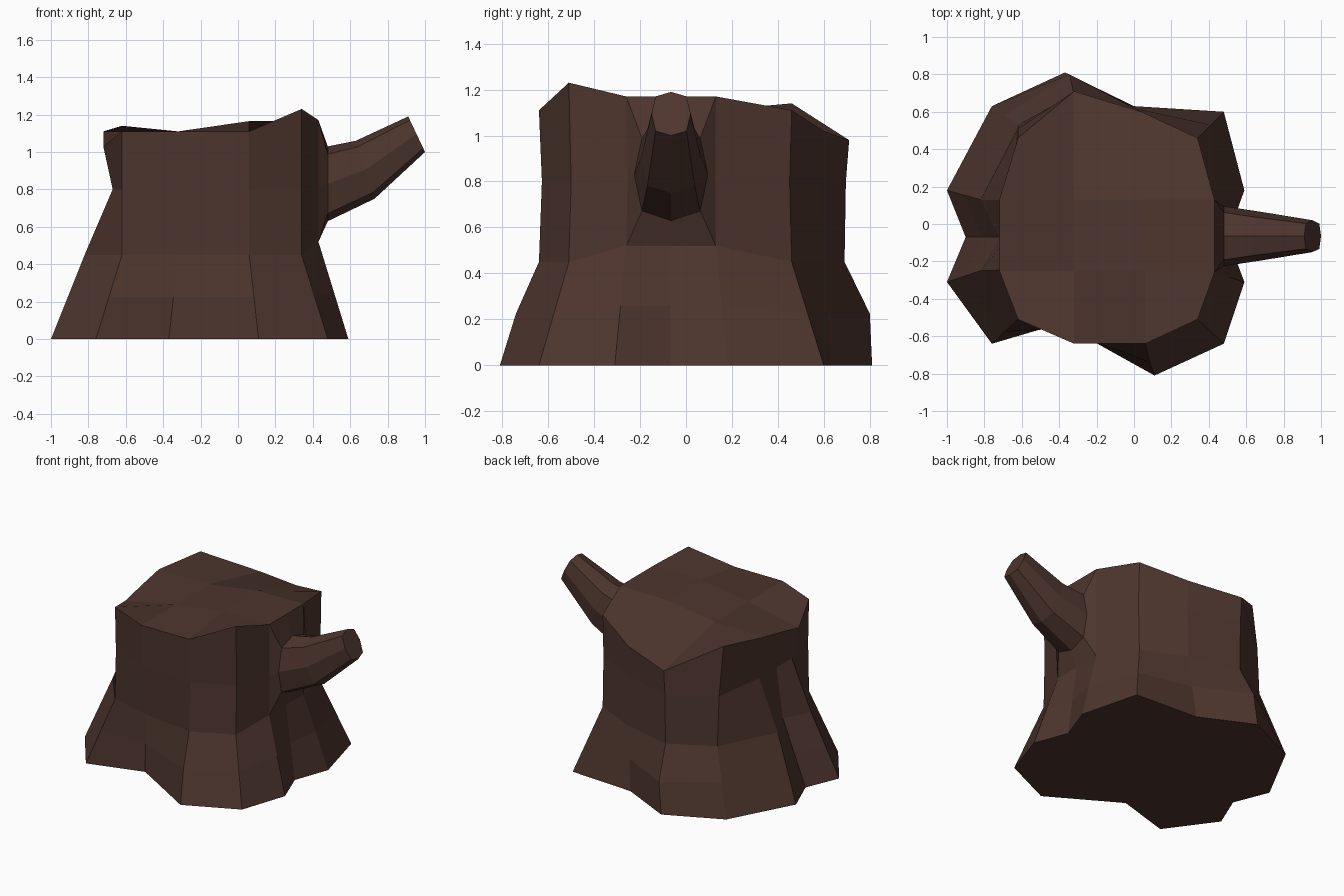
import bpy
import bmesh
from math import cos, sin, pi
from mathutils import Vector

default_cube = bpy.data.objects.get("Cube")
if default_cube:
    bpy.data.objects.remove(default_cube, do_unlink=True)


def make_material(name, colour):
    material = bpy.data.materials.new(name)
    material.use_nodes = True
    material.diffuse_color = colour
    material.node_tree.nodes["Principled BSDF"].inputs["Base Color"].default_value = colour
    return material


def bridge(bm, lower, upper):
    """Join two closed rings of equal length with quads."""
    count = len(lower)
    for i in range(count):
        j = (i + 1) % count
        bm.faces.new((lower[i], lower[j], upper[j], upper[i]))


def add_ring(bm, points):
    return [bm.verts.new(point) for point in points]


def finish(bm, name, material):
    """Turn the bmesh into a flat shaded object."""
    bmesh.ops.recalc_face_normals(bm, faces=bm.faces)
    mesh = bpy.data.meshes.new(name)
    bm.to_mesh(mesh)
    bm.free()
    mesh.materials.append(material)
    part = bpy.data.objects.new(name, mesh)
    bpy.context.collection.objects.link(part)
    return part


bark = make_material("dark brown bark", (0.076, 0.036, 0.027, 1.0))

# Root outline on the ground, clockwise from the branch side
ground_outline = [
    (.59, -.31), (.48, -.64), (.11, -.81), (-.37, -.525), (-.76, -.64),
    (-1, -.31), (-.9, -.07), (-1, .18), (-.76, .63), (-.37, .81),
    (0, .63), (.48, .6), (.59, .18), (.5, -.07)]

# Uneven rim of the cut top, same order
rim_outline = [
    (.43, -.26, 1.17), (.34, -.51, 1.23), (.06, -.64, 1.11), (-.32, -.64, 1.11),
    (-.62, -.51, 1.11), (-.72, -.25, 1.03), (-.72, -.07, 1.07), (-.72, .13, 1.11),
    (-.62, .46, 1.14), (-.32, .71, .98), (.04, .6, 1.02), (.34, .46, 1.11),
    (.43, .13, 1.17), (.43, -.07, 1.17)]

BRANCH_COLUMNS = (12, 13, 0)
LEFT_COLUMNS = (5, 6, 7)
NOTCH_COLUMN = 6
FRONT_HOLLOW = 3
BACK_CORNER = 8
BACK_ROOT = 9

ground = [Vector((x, y, 0)) for x, y in ground_outline]
rim = [Vector(point) for point in rim_outline]

# Waist, where the trunk is narrowest
waist = [Vector((p.x, p.y * .98, .8)) for p in rim]
for i in LEFT_COLUMNS:
    waist[i].x = -.67
waist[BACK_CORNER].y = .51

# Shoulder, where the roots begin to spread
shoulder = [Vector((p.x, p.y, .45)) for p in rim]
for i in LEFT_COLUMNS:
    shoulder[i].x = -.72 if i == NOTCH_COLUMN else -.82
for i in BRANCH_COLUMNS:
    shoulder[i].z = .52
shoulder[FRONT_HOLLOW].y = -.59
shoulder[BACK_CORNER].y = .53
shoulder[BACK_ROOT].y = .69

# Roots, halfway down, with the back one bulging
roots = [a.lerp(b, .5) for a, b in zip(ground, shoulder)]
roots[2].y = -.74
roots[BACK_ROOT].y = .8

# Stump body
bm = bmesh.new()
rings = [add_ring(bm, points) for points in (ground, roots, shoulder, waist, rim)]
for lower, upper in zip(rings, rings[1:]):
    bridge(bm, lower, upper)
bm.faces.new(rings[0])

# Cut top, folded around four inner points
t = rings[-1]
front_a, front_b, back_b, back_a = add_ring(
    bm, [(.06, -.25, 1.165), (-.32, -.25, 1.11), (-.32, .13, 1.11), (.06, .13, 1.165)])
cap_faces = [
    (front_a, front_b, back_b, back_a),
    (t[0], t[1], t[2], front_a),
    (front_a, t[2], t[3], front_b),
    (front_b, t[3], t[4], t[5]),
    (front_b, t[5], t[6], t[7], back_b),
    (back_b, t[7], t[8], t[9]),
    (back_a, back_b, t[9], t[10]),
    (back_a, t[10], t[11], t[12]),
    (front_a, back_a, t[12], t[13], t[0])]
for face in cap_faces:
    bm.faces.new(face)
finish(bm, "stump", bark)


def branch_ring(top, bottom, half_width, y=-.065, sides=8):
    """Tilted, slightly boxy oval between a top and a bottom point (x, z)."""
    high = Vector((top[0], y, top[1]))
    low = Vector((bottom[0], y, bottom[1]))
    centre, reach = (high + low) / 2, (high - low) / 2
    across = Vector((0, half_width, 0))
    points = []
    for i in range(sides):
        angle = 2 * pi * i / sides
        size = 1.12 if i % 2 else 1
        points.append(centre + (reach * cos(angle) + across * sin(angle)) * size)
    return points


# Branch with a collar that meets the trunk
bm = bmesh.new()
collar = [rim[13], rim[12], waist[12], shoulder[12],
          shoulder[13], shoulder[0], waist[0], rim[0]]
sections = [
    collar,
    branch_ring((.48, 1.03), (.48, .63), .16),
    branch_ring((.63, 1.06), (.73, .75), .13),
    branch_ring((.91, 1.19), (1, 1), .085)]
rings = [add_ring(bm, points) for points in sections]
for lower, upper in zip(rings, rings[1:]):
    bridge(bm, lower, upper)
bm.faces.new(rings[-1])
finish(bm, "branch", bark)
